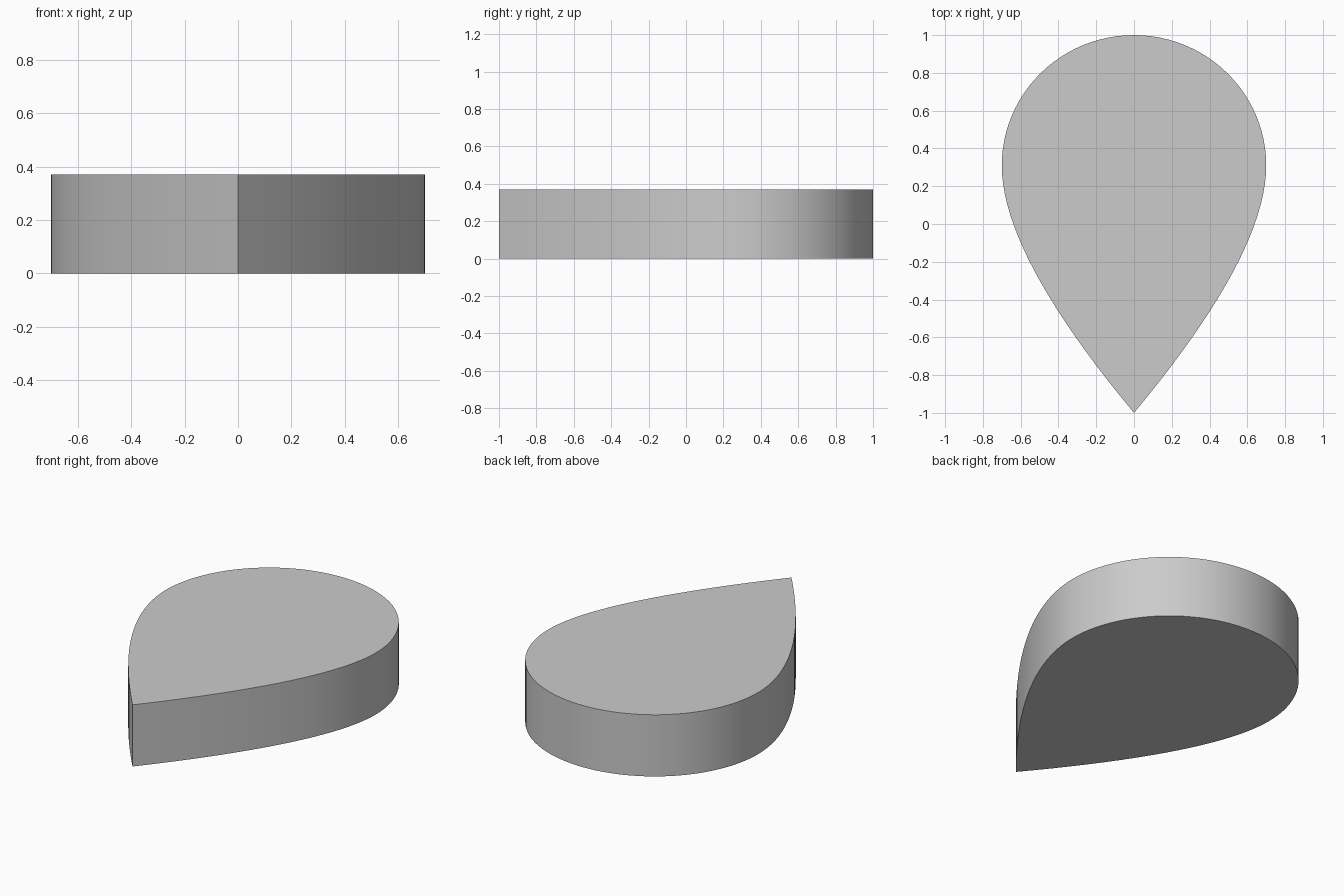
import bpy, bmesh, math

if "Cube" in bpy.data.objects:
    bpy.data.objects.remove(bpy.data.objects["Cube"])

HALF_W, SHOULDER_Y, HEIGHT = 0.70, 0.31, 0.37
TIP_Y, CTRL_Y = -1.0, -0.16
ARC_STEPS, SIDE_STEPS = 24, 20

# Right half of the teardrop: curved flank from the tip, then the round head
half = []
for i in range(SIDE_STEPS):
    t = 1 - i / SIDE_STEPS
    half.append((HALF_W * (1 - t * t),
                 SHOULDER_Y * (1 - t) ** 2 + 2 * t * (1 - t) * CTRL_Y + TIP_Y * t * t))
for i in range(ARC_STEPS + 1):
    a = math.pi / 2 * i / ARC_STEPS
    half.append((HALF_W * math.cos(a), SHOULDER_Y + (1 - SHOULDER_Y) * math.sin(a)))
half[-1] = (0.0, 1.0)

# Mirror to the left, leaving out the two points on the centre line
outline = half + [(-x, y) for x, y in reversed(half[1:-1])]

# Extrude the outline into a solid slab
bm = bmesh.new()
base = bm.faces.new([bm.verts.new((x, y, 0)) for x, y in outline])
top = bmesh.ops.extrude_face_region(bm, geom=[base], use_keep_orig=True)
bmesh.ops.translate(bm, vec=(0, 0, HEIGHT),
                    verts=[v for v in top["geom"] if isinstance(v, bmesh.types.BMVert)])
bmesh.ops.recalc_face_normals(bm, faces=bm.faces[:])
mesh = bpy.data.meshes.new("teardrop_slab")
bm.to_mesh(mesh)
bm.free()

slab = bpy.data.objects.new("teardrop_slab", mesh)
bpy.context.collection.objects.link(slab)
bpy.context.view_layer.objects.active = slab
slab.select_set(True)
bpy.ops.object.shade_smooth_by_angle(angle=math.radians(30))
